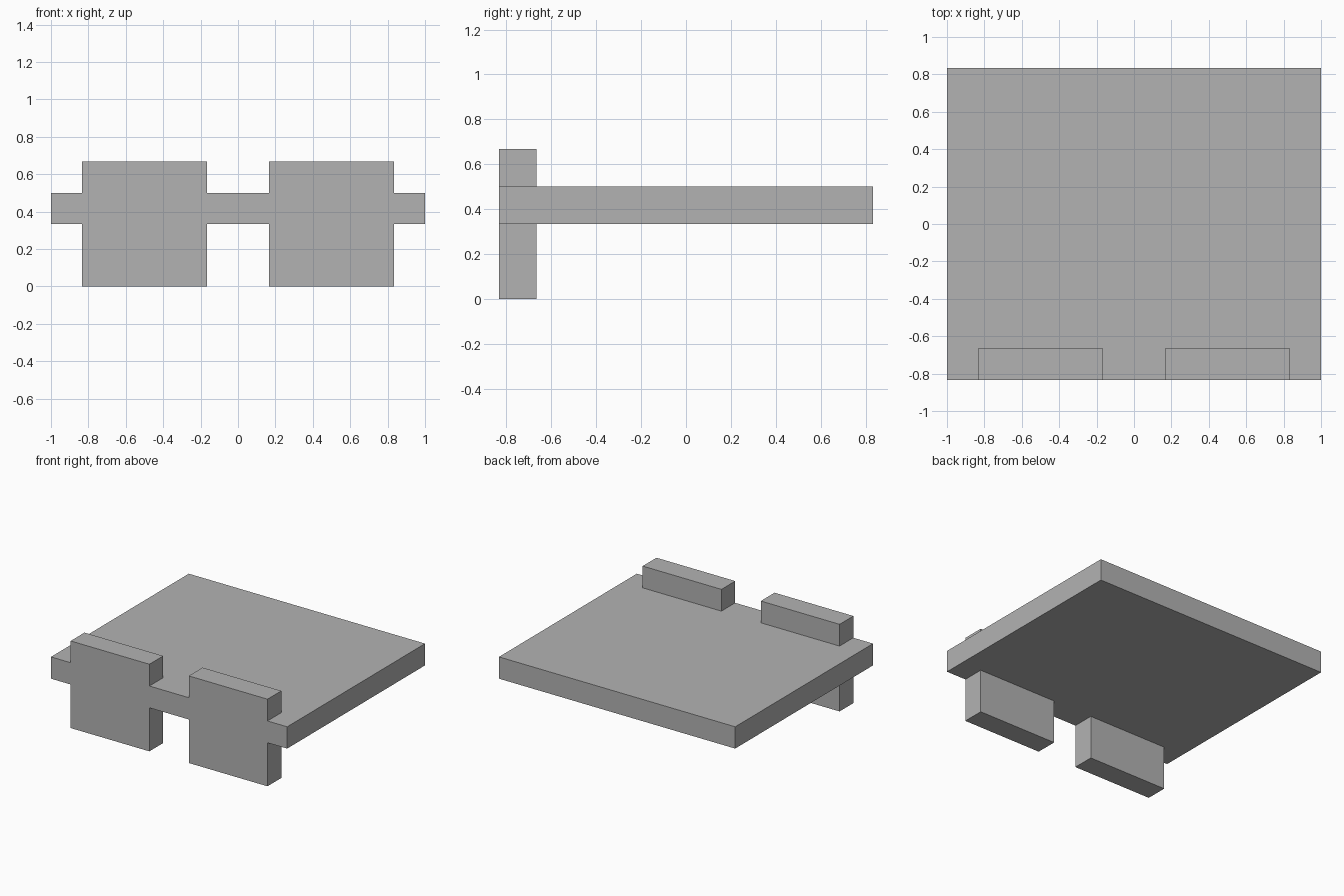
import bpy

# Remove the default object
default = bpy.data.objects.get("Cube")
if default:
    bpy.data.objects.remove(default, do_unlink=True)

U = 1 / 6  # module: thickness of every board

# Single grey material
grey = bpy.data.materials.new("plain grey")
grey.use_nodes = True
colour = (0.45, 0.45, 0.45, 1)
grey.diffuse_color = colour
grey.node_tree.nodes["Principled BSDF"].inputs["Base Color"].default_value = colour


def box(name, low, high):
    """Add a box between two corners given in modules."""
    centre = [(a + b) / 2 * U for a, b in zip(low, high)]
    size = [(b - a) * U for a, b in zip(low, high)]
    bpy.ops.mesh.primitive_cube_add(size=1, location=centre)
    obj = bpy.context.object
    obj.name = name
    obj.scale = size
    bpy.ops.object.transform_apply(location=False, rotation=False, scale=True)
    obj.data.materials.append(grey)
    return obj


# Flat horizontal slab
box("slab", (-6, -5, 2), (6, 5, 3))

# Two upright square panels through the front edge
for name, side in (("right_front_panel", -3), ("left_front_panel", 3)):
    box(name, (side - 2, -5, 0), (side + 2, -4, 4))
